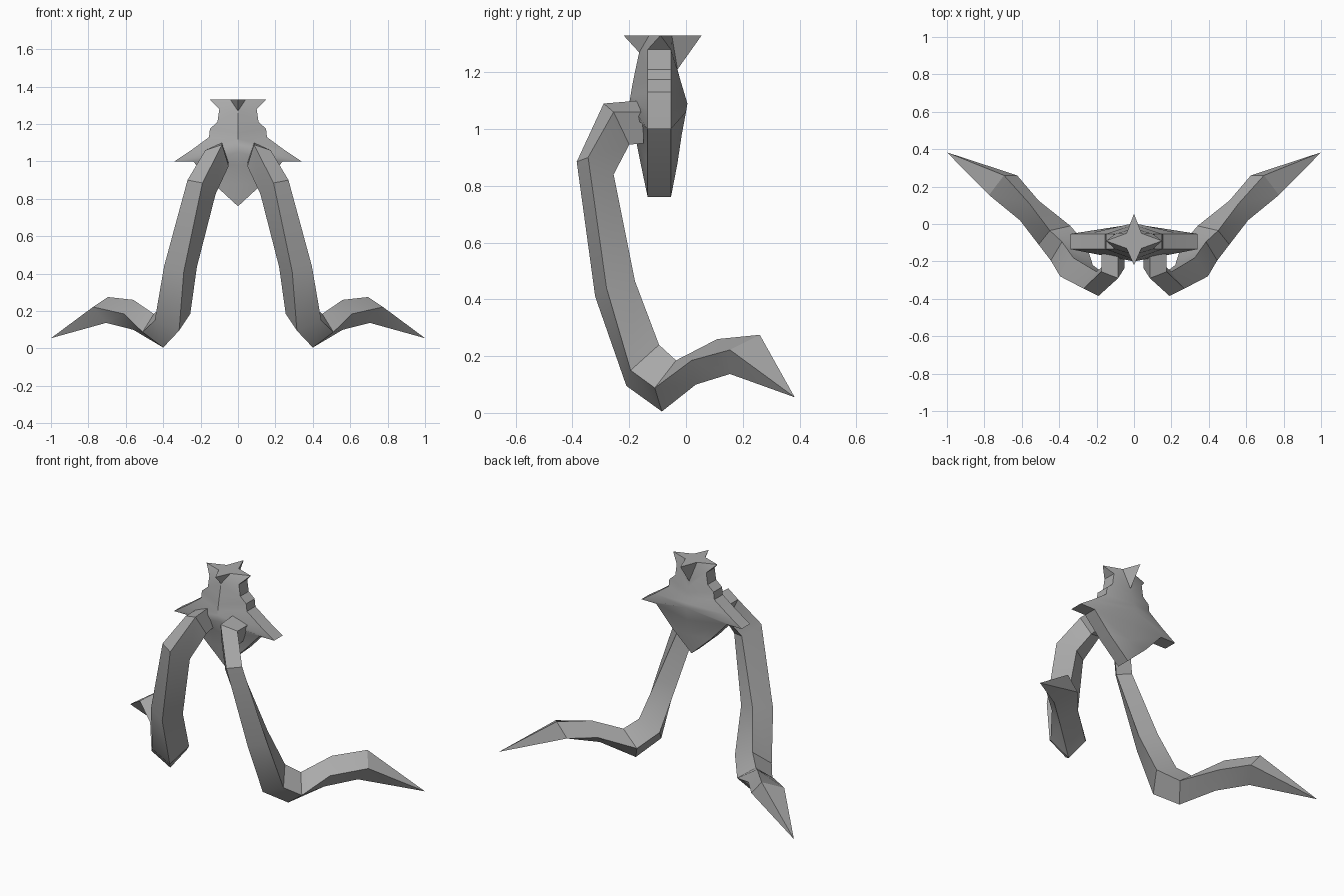
import bpy
import bmesh
import math
from mathutils import Vector

# Remove the default cube
default_cube = bpy.data.objects.get("Cube")
if default_cube:
    bpy.data.objects.remove(default_cube, do_unlink=True)

# Single stone grey colour
GREY = (0.4, 0.4, 0.4, 1.0)
stone = bpy.data.materials.new("stone_grey")
stone.use_nodes = True
stone.diffuse_color = GREY
stone.node_tree.nodes["Principled BSDF"].inputs["Base Color"].default_value = GREY


def finish_part(name, bm, mirror_across_middle):
    """Clean the mesh, link it as an object and mirror it to the right side."""
    bmesh.ops.remove_doubles(bm, verts=bm.verts, dist=0.0005)
    bmesh.ops.recalc_face_normals(bm, faces=bm.faces)
    mesh = bpy.data.meshes.new(name)
    bm.to_mesh(mesh)
    bm.free()
    mesh.materials.append(stone)
    part = bpy.data.objects.new(name, mesh)
    bpy.context.collection.objects.link(part)
    mirror = part.modifiers.new("mirror", 'MIRROR')
    mirror.use_clip = mirror_across_middle
    mirror.use_mirror_merge = mirror_across_middle
    bpy.ops.object.select_all(action='DESELECT')
    part.select_set(True)
    bpy.context.view_layer.objects.active = part
    bpy.ops.object.modifier_apply(modifier=mirror.name)
    # Make sure the normals point outwards over the whole closed shape
    whole = bmesh.new()
    whole.from_mesh(part.data)
    bmesh.ops.recalc_face_normals(whole, faces=whole.faces)
    whole.to_mesh(part.data)
    whole.free()
    bpy.ops.object.shade_smooth_by_angle(angle=math.radians(30))
    return part


# Body: star-shaped outline with a flat rim and a bulging front and back
RIM_FRONT, RIM_BACK, CROWN_TOP = -0.135, -0.053, 1.33
# rim x, rim z, front ridge (y, z), back ridge (y, z)
body_rows = [
    (.1, 1.28, (-.165, 1.27), (-.03, 1.21)),
    (.11, 1.21, (-.18, 1.2), (-.022, 1.18)),
    (.15, 1.175, (-.19, 1.15), (-.013, 1.15)),
    (.155, 1.13, (-.195, 1.12), (-.004, 1.12)),
    (.25, 1.06, (-.2, 1.09), (.005, 1.09)),
    (.34, 1, (-.19, 1.05), (0, 1.06)),
    (.24, 1, (-.18, .98), (-.015, .98)),
    (.13, .88, (-.16, .88), (-.03, .88)),
    (0, .76, (RIM_FRONT, .76), (RIM_BACK, .76)),
]

bm = bmesh.new()
strips = []
for x, z, front, back in body_rows:
    points = [(0, *front), (x, RIM_FRONT, z), (x, RIM_BACK, z), (0, *back)]
    strips.append([bm.verts.new(p) for p in points])
for upper, lower in zip(strips, strips[1:]):
    for i in range(3):
        bm.faces.new((upper[i], upper[i + 1], lower[i + 1], lower[i]))

# Crown: four flared spikes around a flat star top
ridge_front, head_front, head_back, ridge_back = strips[0]
star = [(0, -.22), (.04, -.13), (.15, -.09), (.04, -.05), (0, .055)]
tip_front, notch_front, tip_side, notch_back, tip_back = [
    bm.verts.new((x, y, CROWN_TOP)) for x, y in star]
centre = bm.verts.new((0, -.09, CROWN_TOP))
for tip, notch, ridge, head in (
        (tip_front, notch_front, ridge_front, head_front),
        (tip_back, notch_back, ridge_back, head_back)):
    bm.faces.new((tip, notch, ridge))
    bm.faces.new((notch, head, ridge))
    bm.faces.new((notch, tip_side, head))
    bm.faces.new((centre, tip, notch))
    bm.faces.new((centre, notch, tip_side))
bm.faces.new((tip_side, head_front, head_back))
finish_part("body_and_crown", bm, True)

# Legs: square section swept from the shoulder to a pointed foot
# Each ring gives its outer, front and back corner; the inner one follows
leg_rings = [
    ((.175, -.15, 1.06), (.085, -.17, 1.1), (.14, -.15, .95)),
    ((.175, -.255, 1.06), (.085, -.29, 1.09), (.14, -.2, .945)),
    ((.27, -.345, .9), (.19, -.385, .885), (.2, -.255, .84)),
    ((.395, -.28, .44), (.29, -.32, .41), (.325, -.18, .465)),
    ((.445, -.195, .15), (.315, -.21, .095), (.385, -.095, .24)),
    ((.51, -.11, .088), (.4, -.085, .005), (.45, -.035, .185)),
    ((.61, .02, .185), (.56, .035, .1), (.56, .11, .26)),
    ((.775, .155, .222), (.705, .155, .137), (.695, .26, .275)),
]
FOOT_TIP = (1, .383, .055)

bm = bmesh.new()
rings = []
for corners in leg_rings:
    outer, front, back = map(Vector, corners)
    inner = front + back - outer
    rings.append([bm.verts.new(p) for p in (outer, front, inner, back)])
for ring, following in zip(rings, rings[1:]):
    for i in range(4):
        j = (i + 1) % 4
        bm.faces.new((ring[i], ring[j], following[j], following[i]))
bm.faces.new(rings[0])
tip = bm.verts.new(FOOT_TIP)
for i in range(4):
    bm.faces.new((rings[-1][i], rings[-1][(i + 1) % 4], tip))
finish_part("legs", bm, False)
